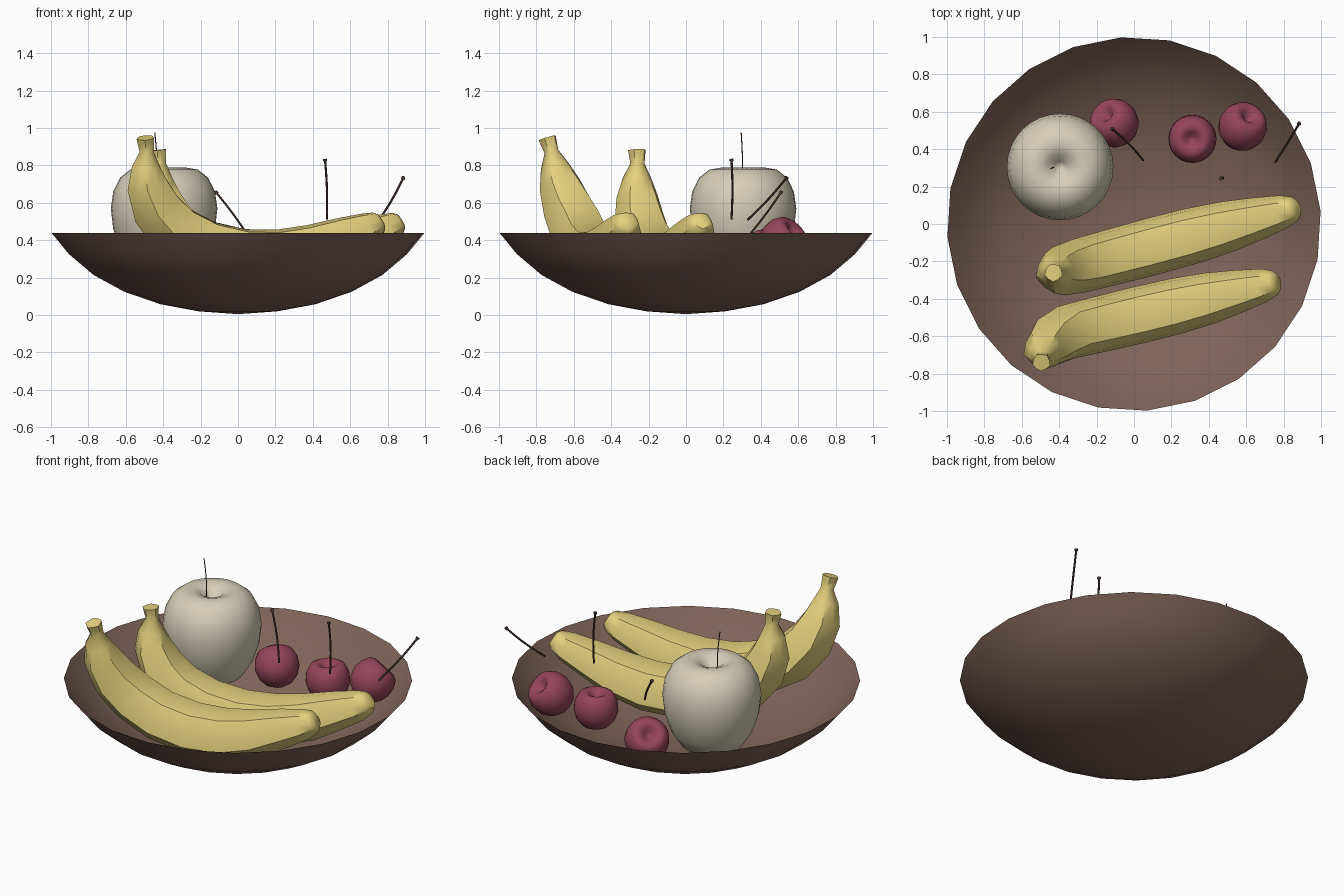
import bpy, math
from mathutils import Vector

if "Cube" in bpy.data.objects:
    bpy.data.objects.remove(bpy.data.objects["Cube"])


def material(name, rgb):
    m = bpy.data.materials.new(name)
    m.diffuse_color = (*rgb, 1)
    m.use_nodes = True
    m.node_tree.nodes["Principled BSDF"].inputs["Base Color"].default_value = m.diffuse_color
    return m


WOOD = material("bowl_brown", (0.21, 0.125, 0.10))
YELLOW = material("banana_yellow", (0.79, 0.64, 0.21))
CREAM = material("apple_cream", (0.67, 0.62, 0.48))
RED = material("cherry_red", (0.30, 0.06, 0.107))
STEM = material("stem_brown", (0.075, 0.04, 0.033))


def make_object(name, verts, faces, mat, angle=60):
    me = bpy.data.meshes.new(name)
    me.from_pydata(verts, [], faces)
    me.materials.append(mat)
    ob = bpy.data.objects.new(name, me)
    bpy.context.collection.objects.link(ob)
    bpy.context.view_layer.objects.active = ob
    ob.select_set(True)
    bpy.ops.object.shade_smooth_by_angle(angle=math.radians(angle))
    ob.select_set(False)
    return ob


def bridge(rings, n):
    """Quads between consecutive rings of n vertices."""
    return [(r * n + i, r * n + (i + 1) % n, (r + 1) * n + (i + 1) % n, (r + 1) * n + i)
            for r in range(rings - 1) for i in range(n)]


def lathe(name, profile, mat, n, loc=(0, 0, 0), axis=(0, 0, 1), start=0.0, close_end=True):
    """Revolve (radius, z) points, bottom to top; ends close on the axis."""
    ring = profile[1:-1] if close_end else profile[1:]
    verts = []
    for r, z in ring:
        for i in range(n):
            a = start + math.tau * i / n
            verts.append(Vector((r * math.cos(a), r * math.sin(a), z)))
    faces = bridge(len(ring), n)
    verts.append(Vector((0, 0, profile[0][1])))
    c = len(verts) - 1
    faces += [(c, (i + 1) % n, i) for i in range(n)]
    if close_end:
        verts.append(Vector((0, 0, profile[-1][1])))
        b = (len(ring) - 1) * n
        faces += [(c + 1, b + i, b + (i + 1) % n) for i in range(n)]
    ob = make_object(name, verts, faces, mat)
    ob.rotation_mode = 'QUATERNION'
    ob.rotation_quaternion = Vector((0, 0, 1)).rotation_difference(Vector(axis))
    ob.location = loc
    return ob


def tube(name, pts, radii, side, n, mat, ridge=0.0):
    """Capped tube along pts; ridge gives a soft five-sided section."""
    verts = []
    for k, p in enumerate(pts):
        t = (pts[min(k + 1, len(pts) - 1)] - pts[max(k - 1, 0)]).normalized()
        s = (side - t * side.dot(t)).normalized()
        u = t.cross(s)
        for i in range(n):
            a = math.tau * (i + 0.5) / n
            r = radii[k] * (1 + ridge * math.cos(5 * a - math.pi / 2))
            verts.append(p + (s * math.cos(a) + u * math.sin(a)) * r)
    faces = bridge(len(pts), n)
    faces += [tuple(range(n))[::-1], tuple(range(len(verts) - n, len(verts)))]
    return make_object(name, verts, faces, mat, 50)


# bowl: open 24-sided shell
bowl = lathe("bowl", [(0, 0.005), (0.21, 0.02), (0.415, 0.058), (0.61, 0.125),
                      (0.775, 0.215), (0.905, 0.325), (1.0, 0.44)],
             WOOD, 24, start=math.radians(4), close_end=False)
bowl.data.flip_normals()

# apple
lathe("apple", [(0, 0.25), (0.05, 0.228), (0.11, 0.222), (0.18, 0.265), (0.235, 0.35),
                (0.272, 0.46), (0.285, 0.57), (0.272, 0.66), (0.235, 0.735), (0.18, 0.778),
                (0.12, 0.788), (0.07, 0.77), (0.03, 0.725), (0, 0.70)],
      CREAM, 32, loc=(-0.395, 0.305, 0))

# bananas: (distance along, height, radius) from stem to blossom tip
BANANA = [(0, .948, .047), (.002, .925, .044), (.008, .875, .038), (.004, .80, .075),
          (.012, .70, .11), (.06, .575, .133), (.16, .455, .146), (.32, .365, .15),
          (.52, .315, .153), (.72, .315, .15), (.90, .355, .137), (1.06, .415, .113),
          (1.19, .463, .089), (1.25, .492, .066), (1.268, .502, .045)]


def banana(name, start, end, drop, lean):
    a, b = Vector(start), Vector(end)
    pts = []
    for u, z, r in BANANA:
        f = u / BANANA[-1][0]
        p = a.lerp(b, f)
        p.y -= lean * max(0, z - 0.45) / 0.5 * (1 - f)
        p.z = z - drop * (1 - f)
        pts.append(p)
    side = (b - a).cross(Vector((0, 0, 1)))
    tube(name, pts, [r for _, _, r in BANANA], side, 10, YELLOW, 0.05)


banana("banana_front", (-0.495, -0.61, 0), (0.765, -0.31, 0), 0, 0.13)
banana("banana_back", (-0.43, -0.26, 0), (0.87, 0.085, 0), 0.065, 0)

# cherries, tilted like their stems
CHERRY = [(0, -.118), (.04, -.115), (.08, -.095), (.112, -.058), (.129, -.005), (.124, .05),
          (.10, .095), (.07, .11), (.04, .095), (.018, .07), (0, .06)]
# cherry centre, stem base, stem tip
CHERRIES = [((-.10, .535, .29), (.05, .34, .43), (-.12, .51, .66)),
            ((.312, .455, .345), (.475, .243, .51), (.465, .243, .835)),
            ((.577, .515, .388), (.755, .33, .51), (.885, .54, .737))]


def stem(name, base, tip, radius, knob, bend):
    a, b = Vector(base), Vector(tip)
    side = (b - a).orthogonal().normalized()
    steps = [0, .2, .4, .6, .8, .95, .97, 1]
    pts = [a.lerp(b, f) + side * bend * math.sin(math.pi * f) for f in steps]
    tube(name, pts, [radius] * 6 + [knob, knob], side, 6, STEM)


for i, (centre, base, tip) in enumerate(CHERRIES, 1):
    lathe(f"cherry_{i}", CHERRY, RED, 24, loc=centre, axis=Vector(tip) - Vector(base))
    stem(f"cherry_stem_{i}", base, tip, 0.006, 0.011, 0.008)

# apple stem
stem("apple_stem", (-0.43, 0.30, 0.70), (-0.445, 0.295, 0.975), 0.003, 0.003, 0.006)
